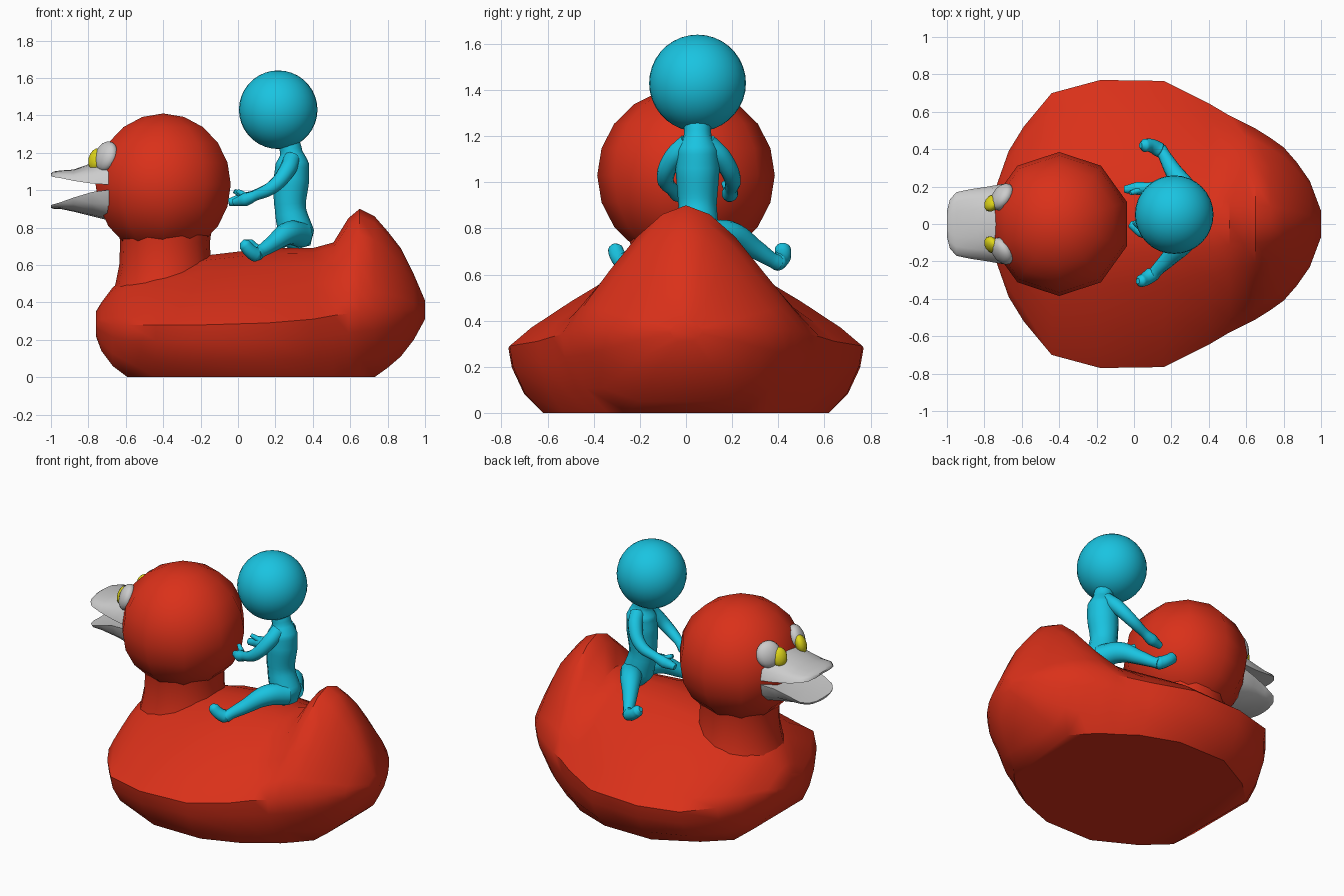
import bpy, bmesh
from math import radians, sin, cos, pi

if "Cube" in bpy.data.objects:
    bpy.data.objects.remove(bpy.data.objects["Cube"])


def material(name, color):
    m = bpy.data.materials.new(name)
    m.diffuse_color = color
    m.use_nodes = True
    m.node_tree.nodes["Principled BSDF"].inputs["Base Color"].default_value = m.diffuse_color
    return m


RED = material("red", (0.70, 0.03, 0.01, 1))
CYAN = material("cyan", (0.01, 0.55, 0.75, 1))
YELLOW = material("yellow", (0.75, 0.68, 0.01, 1))


def finish(ob, name, mat=None, angle=50):
    ob.name = name
    if mat:
        ob.data.materials.append(mat)
    bpy.ops.object.select_all(action='DESELECT')
    ob.select_set(True)
    bpy.context.view_layer.objects.active = ob
    bpy.ops.object.shade_smooth_by_angle(angle=radians(angle))
    return ob


def loft(name, rings, mat=None, angle=50):
    """Skin closed rings of equal length and cap both ends."""
    bm = bmesh.new()
    vs = [[bm.verts.new(p) for p in r] for r in rings]
    n = len(vs[0])
    for a, b in zip(vs, vs[1:]):
        for i in range(n):
            j = (i + 1) % n
            bm.faces.new((a[i], a[j], b[j], b[i]))
    bm.faces.new(vs[0])
    bm.faces.new(vs[-1])
    bmesh.ops.recalc_face_normals(bm, faces=bm.faces)
    me = bpy.data.meshes.new(name)
    bm.to_mesh(me)
    bm.free()
    ob = bpy.data.objects.new(name, me)
    bpy.context.collection.objects.link(ob)
    return finish(ob, name, mat, angle)


def ball(name, loc, scale, mat=None, seg=24, rings=14, rot=(0, 0, 0)):
    bpy.ops.mesh.primitive_uv_sphere_add(segments=seg, ring_count=rings, location=loc, rotation=rot)
    ob = bpy.context.object
    ob.scale = scale
    return finish(ob, name, mat, 60)


def limb(name, pts, mat):
    """Smooth tube through (x, y, z, radius) points."""
    cu = bpy.data.curves.new(name, 'CURVE')
    cu.dimensions = '3D'
    cu.bevel_depth = 1
    cu.bevel_resolution = 4
    cu.resolution_u = 6
    cu.use_fill_caps = True
    sp = cu.splines.new('BEZIER')
    sp.bezier_points.add(len(pts) - 1)
    for bp, (x, y, z, r) in zip(sp.bezier_points, pts):
        bp.co = (x, y, z)
        bp.radius = r
        bp.handle_left_type = bp.handle_right_type = 'AUTO'
    ob = bpy.data.objects.new(name, cu)
    bpy.context.collection.objects.link(ob)
    bpy.ops.object.select_all(action='DESELECT')
    ob.select_set(True)
    bpy.context.view_layer.objects.active = ob
    bpy.ops.object.convert(target='MESH')
    return finish(bpy.context.object, name, mat, 60)


# float body: x, bottom half width, bottom z, half width, shoulder z, top z
stations = [
    (-0.76, .06, .22, .14, .29, .35), (-0.73, .15, .14, .22, .29, .40),
    (-0.67, .26, .06, .39, .28, .48), (-0.59, .34, 0, .52, .28, .54),
    (-0.44, .48, 0, .70, .28, .58), (-0.18, .62, 0, .77, .28, .65),
    (0.16, .62, 0, .765, .29, .69), (0.40, .53, 0, .645, .31, .69),
    (0.51, .45, 0, .58, .33, .72), (0.59, .40, 0, .54, .34, .85),
    (0.65, .34, 0, .51, .35, .90), (0.73, .25, 0, .46, .36, .86),
    (0.80, .20, .05, .41, .36, .78), (0.87, .17, .11, .33, .36, .69),
    (0.94, .12, .20, .23, .36, .55), (1.0, .03, .31, .07, .36, .41)]
upper = [(.876, .2), (.654, .48), (.42, .75), (.2, .93)]
rings = []
for x, wb, zb, w, zs, zt in stations:
    half = [(wb, zb), (wb + .55 * (w - wb), zb + .3 * (zs - zb)),
            (wb + .9 * (w - wb), zb + .7 * (zs - zb)), (w, zs)]
    half += [(w * a, zs + b * (zt - zs)) for a, b in upper]
    rings.append([(x, y, z) for y, z in half] + [(x, 0, zt)]
                 + [(x, -y, z) for y, z in reversed(half)])
loft("float_body", rings, RED, 40)

# neck and low-poly head
neck = [(.42, .29), (.50, .265), (.60, .245), (.72, .24), (.80, .25)]
loft("neck", [[(-.39 + r * cos(i * pi / 8), r * sin(i * pi / 8), z) for i in range(16)]
              for z, r in neck], RED)
ball("bird_head", (-.4, 0, 1.03), (.38, .385, .38), RED, 10, 10)


# open beak: x, half width, lip z, ridge z
def beak(name, rows):
    loft(name, [[(x, w * cos(i * pi / 8), zl + (zr - zl) * sin(i * pi / 8) ** .8 if i else zl)
                 for i in range(8)] + [(x, -w, zl), (x, 0, zl + .2 * (zr - zl))]
                for x, w, zl, zr in rows])


beak("upper_beak", [(-.60, .21, 1.03, 1.19), (-.70, .215, 1.03, 1.17), (-.78, .20, 1.035, 1.145),
                    (-.88, .185, 1.05, 1.11), (-.95, .17, 1.065, 1.105), (-.985, .13, 1.07, 1.10),
                    (-1.0, .07, 1.075, 1.09)])
beak("lower_beak", [(-.60, .20, 1.00, .82), (-.70, .21, 1.00, .84), (-.78, .195, .99, .86),
                    (-.88, .18, .96, .885), (-.95, .165, .935, .90), (-.985, .125, .925, .90),
                    (-1.0, .07, .92, .905)])

# eyes
for s, side in ((1, "left"), (-1, "right")):
    rot = (0, radians(17), radians(-33 * s))
    ball(side + "_eye", (-.705, .145 * s, 1.18), (.05, .08, .083), None, 14, 10, rot)
    ball(side + "_pupil", (-.76, .112 * s, 1.165), (.035, .05, .06), YELLOW, 12, 8, rot)

# rider head and torso
ball("rider_head", (.215, .05, 1.43), (.21, .21, .21), CYAN, 32, 18)
limb("rider_torso", [(.335, .05, .69, .055), (.315, .05, .76, .095), (.28, .05, .90, .083),
                     (.285, .05, 1.05, .095), (.29, .05, 1.14, .09), (.285, .05, 1.20, .06),
                     (.26, .05, 1.30, .055)], CYAN)

# arms reaching forward, with thumbs
limb("left_arm", [(.29, .09, 1.17, .045), (.265, .15, 1.11, .045), (.19, .20, 1.02, .037),
                  (.08, .195, .97, .028), (.02, .19, .95, .036), (-.05, .185, .935, .02)], CYAN)
limb("left_thumb", [(.03, .18, .97, .018), (-.02, .165, .995, .012)], CYAN)
limb("right_arm", [(.29, .01, 1.17, .045), (.265, -.05, 1.11, .045), (.19, -.09, 1.02, .037),
                   (.09, -.06, .97, .028), (.04, -.035, .95, .036), (-.02, .0, .935, .02)], CYAN)
limb("right_thumb", [(.04, -.02, .97, .018), (0, .01, .995, .012)], CYAN)

# straddling legs and upturned feet
limb("left_leg", [(.34, .08, .76, .07), (.27, .19, .77, .063), (.20, .30, .71, .043),
                  (.16, .37, .665, .033), (.14, .40, .65, .035)], CYAN)
limb("left_foot", [(.165, .385, .655, .022), (.14, .395, .655, .04), (.09, .42, .68, .036),
                   (.055, .42, .71, .035), (.035, .42, .725, .015)], CYAN)
limb("right_leg", [(.34, .02, .76, .07), (.27, -.09, .77, .063), (.18, -.19, .71, .043),
                   (.12, -.25, .67, .033), (.10, -.275, .655, .035)], CYAN)
limb("right_foot", [(.115, -.255, .65, .022), (.095, -.27, .655, .04), (.06, -.295, .68, .036),
                    (.035, -.305, .71, .033), (.02, -.305, .725, .015)], CYAN)
